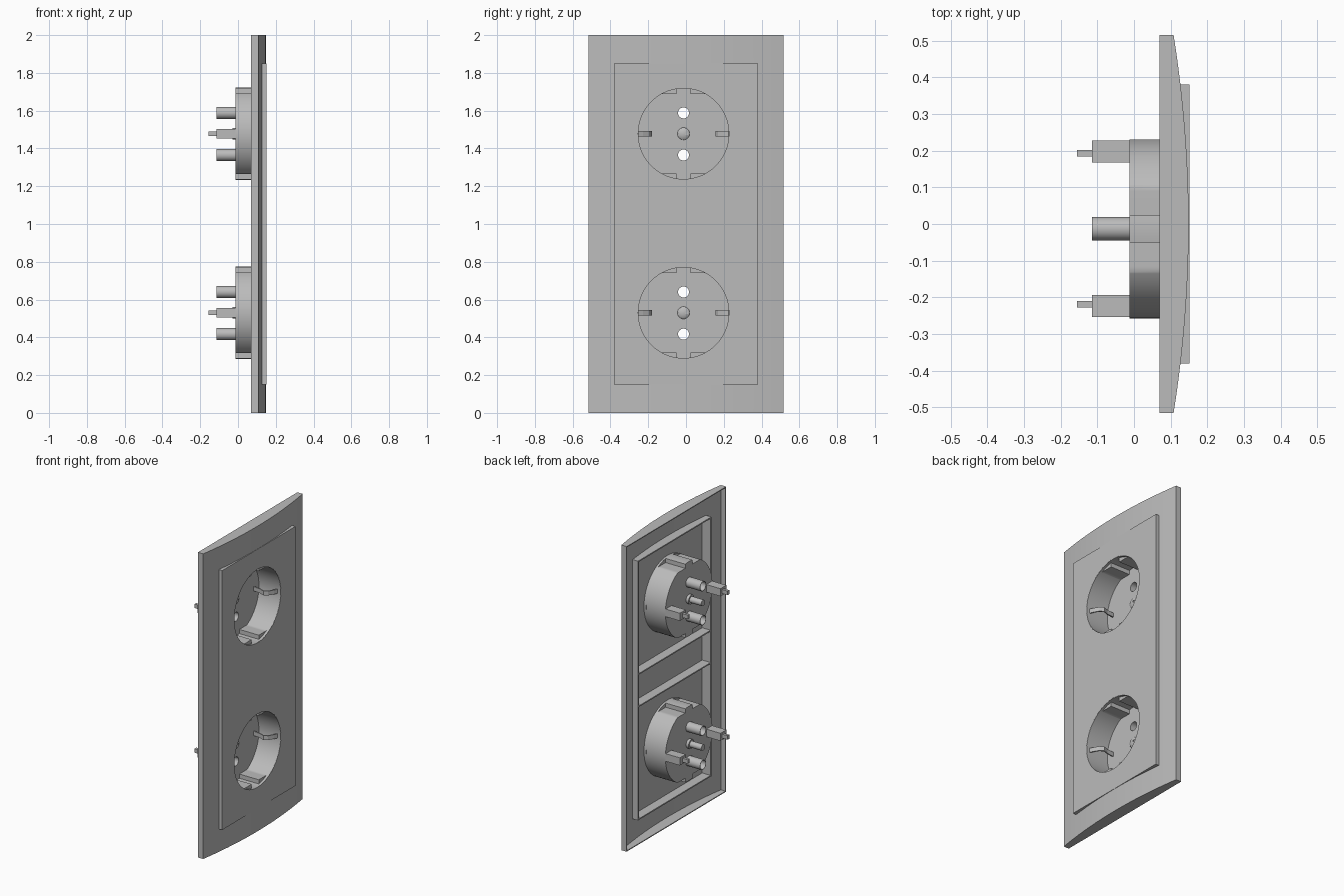
import bpy, bmesh
from math import sin, cos, pi, radians, acos, asin

if "Cube" in bpy.data.objects:
    bpy.data.objects.remove(bpy.data.objects["Cube"])

grey = bpy.data.materials.new("light_grey")
grey.use_nodes = True
grey.diffuse_color = (0.5, 0.5, 0.5, 1)
grey.node_tree.nodes["Principled BSDF"].inputs["Base Color"].default_value = (0.5, 0.5, 0.5, 1)


def loft(name, rings):
    """Closed solid through rings of equal point count."""
    bm = bmesh.new()
    loops = [[bm.verts.new(p) for p in ring] for ring in rings]
    n = len(loops[0])
    for a, b in zip(loops, loops[1:]):
        for i in range(n):
            j = (i + 1) % n
            bm.faces.new((a[i], a[j], b[j], b[i]))
    bm.faces.new(loops[0][::-1])
    bm.faces.new(loops[-1])
    bmesh.ops.remove_doubles(bm, verts=bm.verts[:], dist=1e-5)
    bmesh.ops.recalc_face_normals(bm, faces=bm.faces[:])
    mesh = bpy.data.meshes.new(name)
    bm.to_mesh(mesh)
    bm.free()
    ob = bpy.data.objects.new(name, mesh)
    bpy.context.collection.objects.link(ob)
    mesh.materials.append(grey)
    return ob


def prism(name, outline, z0, z1):
    return loft(name, [[(x, y, z) for x, y in outline] for z in (z0, z1)])


def box(name, x0, x1, y0, y1, z0, z1):
    return prism(name, [(x0, y0), (x1, y0), (x1, y1), (x0, y1)], z0, z1)


def rod(name, x0, x1, y, z, r, n=24):
    circle = [(y + r * cos(2 * pi * i / n), z + r * sin(2 * pi * i / n)) for i in range(n)]
    return loft(name, [[(x, *p) for p in circle] for x in (x0, x1)])


def select(ob):
    bpy.ops.object.select_all(action='DESELECT')
    ob.select_set(True)
    bpy.context.view_layer.objects.active = ob


def cut(ob, *cutters):
    select(ob)
    for c in cutters:
        c.hide_render = True
        mod = ob.modifiers.new("cut", 'BOOLEAN')
        mod.operation, mod.solver, mod.object = 'DIFFERENCE', 'EXACT', c
        bpy.ops.object.modifier_apply(modifier=mod.name)
        bpy.data.objects.remove(c)


def smooth(ob):
    select(ob)
    bpy.ops.object.shade_smooth_by_angle(angle=radians(30))


# Bowed outer frame, hollow behind
BACK, HALF, PANEL = 0.07, 0.515, 0.38


def bowed(inset):
    w = HALF - inset
    ys = [w - 2 * w * i / 24 for i in range(25)]
    arc = [(0.149 - 0.041 * (y / HALF) ** 2 - inset, y) for y in ys]
    return [(BACK - inset, -w), (BACK - inset, w)] + arc


frame = prism("outer_frame", bowed(0), 0, 2)
cut(frame, prism("frame_hollow", bowed(0.006), 0.006, 1.994),
    box("frame_opening", 0, 0.3, -PANEL + 0.004, PANEL - 0.004, 0.154, 1.846))
smooth(frame)

# Raised centre panel, with three pockets behind divided by ribs
SOCKET_Y, SOCKETS = -0.013, {"upper": 1.478, "lower": 0.53}
panel = box("centre_panel", 0.082, 0.151, -PANEL, PANEL, 0.15, 1.85)
edge = PANEL - 0.008
pockets = [box("pocket", 0, 0.143, -edge, edge, a, b)
           for a, b in ((0.158, 0.89), (0.898, 1.102), (1.11, 1.842))]
holes = [rod("socket_hole", 0, 0.3, SOCKET_Y, z, 0.242, 72) for z in SOCKETS.values()]
cut(panel, *pockets, *holes)
smooth(panel)

# Angles of the socket outline, with doubled points at the keyway sides
KEY = asin(0.037 / 0.24)
CHORD = acos(0.21 / 0.24)
angles = [2 * pi * i / 72 for i in range(72)]
for side in (0, pi):
    for s in (-1, 1):
        angles += [(side + s * a) % (2 * pi) for a in (KEY - 0.001, KEY + 0.001, CHORD)]
angles.sort()


def outline(x, r, flat, zc):
    """Circle, or circle flattened at top and bottom beside the keyways."""
    pts = []
    for a in angles:
        y, z = r * sin(a), r * cos(a)
        limit = r - 0.03
        if flat and abs(sin(a)) > sin(KEY) and abs(z) > limit:
            z = limit if z > 0 else -limit
        pts.append((x, SOCKET_Y + y, zc + z))
    return pts


def socket(label, zc):
    # Cup with recessed floor
    steps = [(-0.012, 0.244, True), (0.13, 0.244, True), (0.13, 0.244, False),
             (0.1505, 0.244, False), (0.1505, 0.24, False), (0.134, 0.24, False),
             (0.134, 0.24, True), (-0.007, 0.24, True)]
    cup = loft(label + "_socket_cup", [outline(x, r, f, zc) for x, r, f in steps])
    pins = (zc - 0.113, zc + 0.11)
    cut(cup, *[rod("pin_hole", -0.1, 0.05, SOCKET_Y, z, 0.029) for z in pins])
    smooth(cup)

    # Open contact tubes behind the pin holes
    for z in pins:
        tube = rod(label + "_contact_tube", -0.115, -0.008, SOCKET_Y, z, 0.032)
        cut(tube, rod("tube_bore", -0.2, 0.1, SOCKET_Y, z, 0.029))
        smooth(tube)

    # Centre screw: domed head, collar and shank
    dome = [(-0.008 + 0.014 * sin(t), 0.033 * cos(t)) for t in (0, 0.4, 0.8, 1.2, 1.5)]
    profile = [(-0.115, 0.02), (-0.03, 0.02), (-0.03, 0.03), (-0.008, 0.03)] + dome
    n = 24
    screw = loft(label + "_centre_screw",
                 [[(x, SOCKET_Y + r * cos(2 * pi * i / n), zc + r * sin(2 * pi * i / n))
                   for i in range(n)] for x, r in profile])
    cut(screw, box("screw_slot", 0, 0.1, SOCKET_Y + 0.008, SOCKET_Y + 0.05,
                   zc - 0.006, zc + 0.006))
    smooth(screw)

    # Earth clips: sprung strip inside, terminal and tip behind
    for name, s in (("back", 1), ("front", -1)):
        def at(r):
            return SOCKET_Y + s * r
        path = [(-0.01, 0.185), (0.04, 0.18), (0.075, 0.168), (0.1, 0.182), (0.12, 0.215), (0.13, 0.238)]
        strip = [(x, at(r)) for x, r in path] + [(x - 0.004, at(r + 0.008)) for x, r in path[::-1]]
        prism(f"{label}_{name}_earth_clip", strip, zc - 0.014, zc + 0.014)
        box(f"{label}_{name}_terminal", -0.115, -0.009, at(0.18), at(0.241), zc - 0.025, zc + 0.025)
        box(f"{label}_{name}_terminal_tip", -0.155, -0.11, at(0.197), at(0.215), zc - 0.013, zc + 0.013)


for label, zc in SOCKETS.items():
    socket(label, zc)
